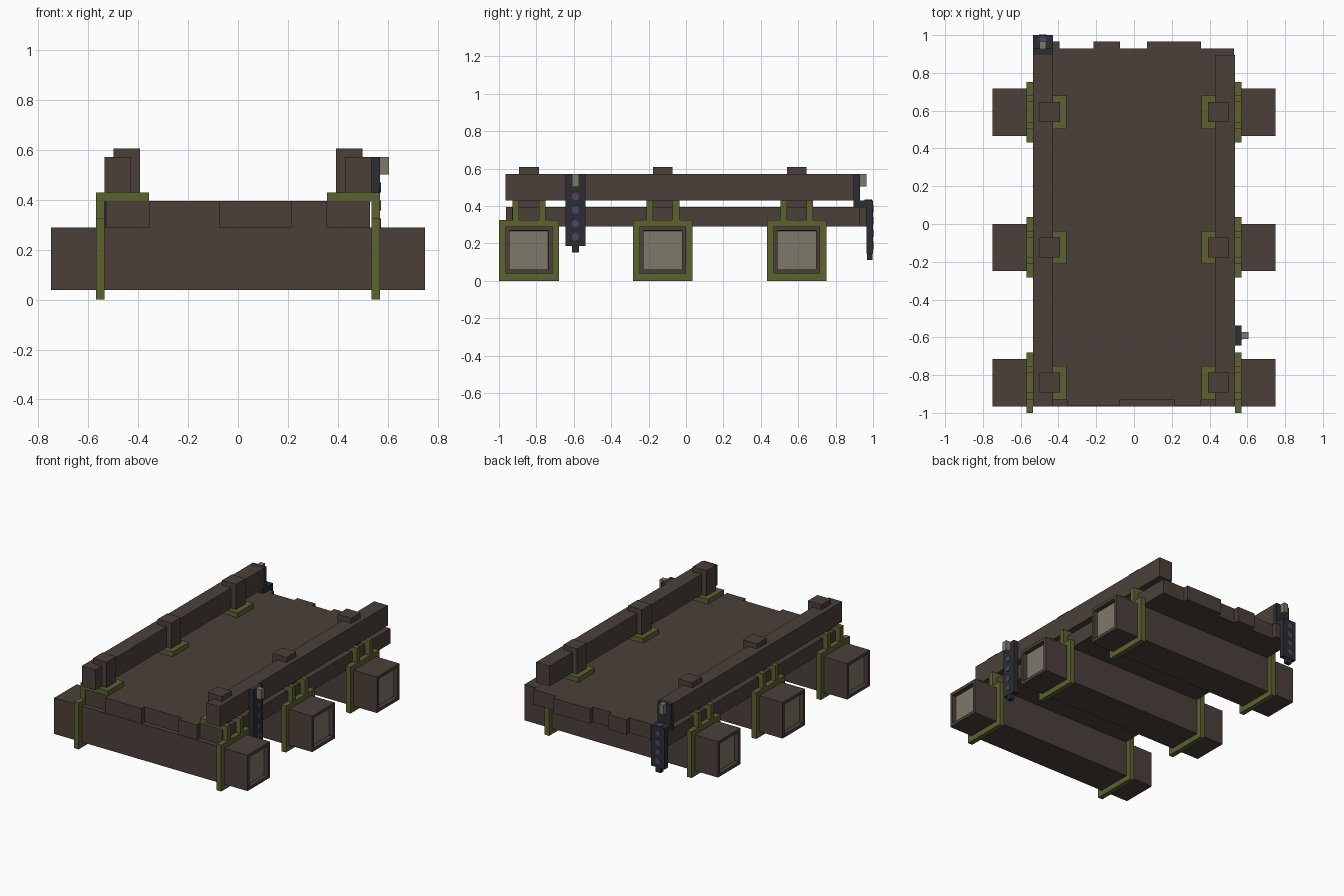
import bpy, bmesh, math
from mathutils import Matrix, Vector

if "Cube" in bpy.data.objects:
    bpy.data.objects.remove(bpy.data.objects["Cube"])


def material(name, rgb):
    m = bpy.data.materials.new(name)
    m.diffuse_color = (*rgb, 1)
    m.use_nodes = True
    m.node_tree.nodes["Principled BSDF"].inputs["Base Color"].default_value = m.diffuse_color
    return m


BROWN = material("dark brown wood", (0.070, 0.051, 0.042))
GREEN = material("olive metal", (0.110, 0.122, 0.030))
BLACK = material("charcoal metal", (0.025, 0.027, 0.031))
PALE = material("pale end grain", (0.205, 0.188, 0.141))
PURPLE = material("purple stud", (0.085, 0.055, 0.150))


def finish(name, bm, *mats):
    me = bpy.data.meshes.new(name)
    bmesh.ops.recalc_face_normals(bm, faces=bm.faces)
    bm.to_mesh(me)
    bm.free()
    for m in mats:
        me.materials.append(m)
    ob = bpy.data.objects.new(name, me)
    bpy.context.collection.objects.link(ob)
    return ob


def add_box(bm, x, y, z):
    """Box from (low, high) ranges on each axis."""
    size = [r[1] - r[0] for r in (x, y, z)]
    mid = [(r[0] + r[1]) / 2 for r in (x, y, z)]
    mat = Matrix.Translation(mid) @ Matrix.Diagonal((*size, 1))
    bmesh.ops.create_cube(bm, size=1, matrix=mat)


def boxes(name, mat, *ranges):
    bm = bmesh.new()
    for r in ranges:
        add_box(bm, *r)
    return finish(name, bm, mat)


def side(s, a, b):
    """Range a..b on the right, mirrored when s is -1."""
    return tuple(sorted((s * a, s * b)))


# Deck with uneven plank ends
boxes("deck", BROWN,
      ((-0.53, 0.53), (-0.93, 0.93), (0.29, 0.395)))
for x in ((-0.355, -0.075), (0.212, 0.355)):
    boxes("front_plank_end", BROWN, (x, (-0.962, -0.93), (0.285, 0.395)))
for x in ((-0.53, -0.395), (-0.215, -0.075), (0.07, 0.355)):
    boxes("back_plank_end", BROWN, (x, (0.93, 0.965), (0.29, 0.395)))

for y in (-0.84, -0.124, 0.592):
    # Cross beam with recessed pale ends
    bm = bmesh.new()
    add_box(bm, (-0.75, 0.75), (y - 0.125, y + 0.125), (0.038, 0.29))
    ends = [f for f in bm.faces if abs(f.normal.x) > 0.9]
    bmesh.ops.inset_individual(bm, faces=ends, thickness=0.03)
    bmesh.ops.inset_individual(bm, faces=ends, thickness=0.002, depth=-0.03)
    for f in ends:
        f.material_index = 1
    finish("cross_beam", bm, BROWN, PALE)

    for s in (-1, 1):
        # Bracket collar, with a staple reaching over the deck
        boxes("beam_collar", GREEN,
              (side(s, 0.535, 0.57), (y - 0.16, y + 0.16), (0, 0.325)))
        parts = [(side(s, 0.357, 0.395), (y - 0.088, y + 0.088), (0.393, 0.43))]
        for lo, hi in ((-0.088, -0.053), (0.053, 0.088)):
            span = (y + lo, y + hi)
            parts.append((side(s, 0.395, 0.57), span, (0.393, 0.43)))
            parts.append((side(s, 0.535, 0.57), span, (0.325, 0.393)))
        boxes("bracket_staple", GREEN, *parts)
        # Rail post
        boxes("rail_post", BROWN,
              (side(s, 0.393, 0.5), (y - 0.053, y + 0.053), (0.393, 0.607)))

# Side rails
for s in (-1, 1):
    boxes("side_rail", BROWN,
          (side(s, 0.43, 0.535), (-0.965, 0.895), (0.43, 0.572)))


def stud(center, normal):
    """Flat round stud lying on a surface."""
    bm = bmesh.new()
    rot = Vector(normal).to_track_quat('Z', 'Y').to_matrix().to_4x4()
    bmesh.ops.create_cone(bm, cap_ends=True, segments=8, radius1=0.02,
                          radius2=0.02, depth=0.008,
                          matrix=Matrix.Translation(center) @ rot)
    finish("strap_stud", bm, PURPLE)


# Studded strap on the right rail
boxes("right_strap", BLACK,
      ((0.535, 0.57), (-0.643, -0.537), (0.185, 0.572)),
      ((0.537, 0.568), (-0.61, -0.572), (0.15, 0.185)))
boxes("right_strap_hook", PALE, ((0.57, 0.605), (-0.609, -0.573), (0.502, 0.572)))
for z in (0.235, 0.305, 0.378, 0.45):
    stud((0.57, -0.591, z), (1, 0, 0))

# Studded strap stepping down over the back of the left rail
x = (-0.535, -0.43)
boxes("left_strap", BLACK,
      (x, (0.895, 0.93), (0.43, 0.572)),
      (x, (0.895, 1.0), (0.395, 0.43)),
      (x, (0.966, 1.0), (0.145, 0.395)),
      ((-0.502, -0.463), (0.968, 0.998), (0.11, 0.145)))
boxes("left_strap_hook", PALE, ((-0.5, -0.465), (0.93, 0.965), (0.505, 0.572)))
for z in (0.19, 0.255, 0.32, 0.385):
    stud((-0.4825, 0.998, z), (0, 1, 0))
stud((-0.4825, 0.975, 0.43), (0, 0, 1))
